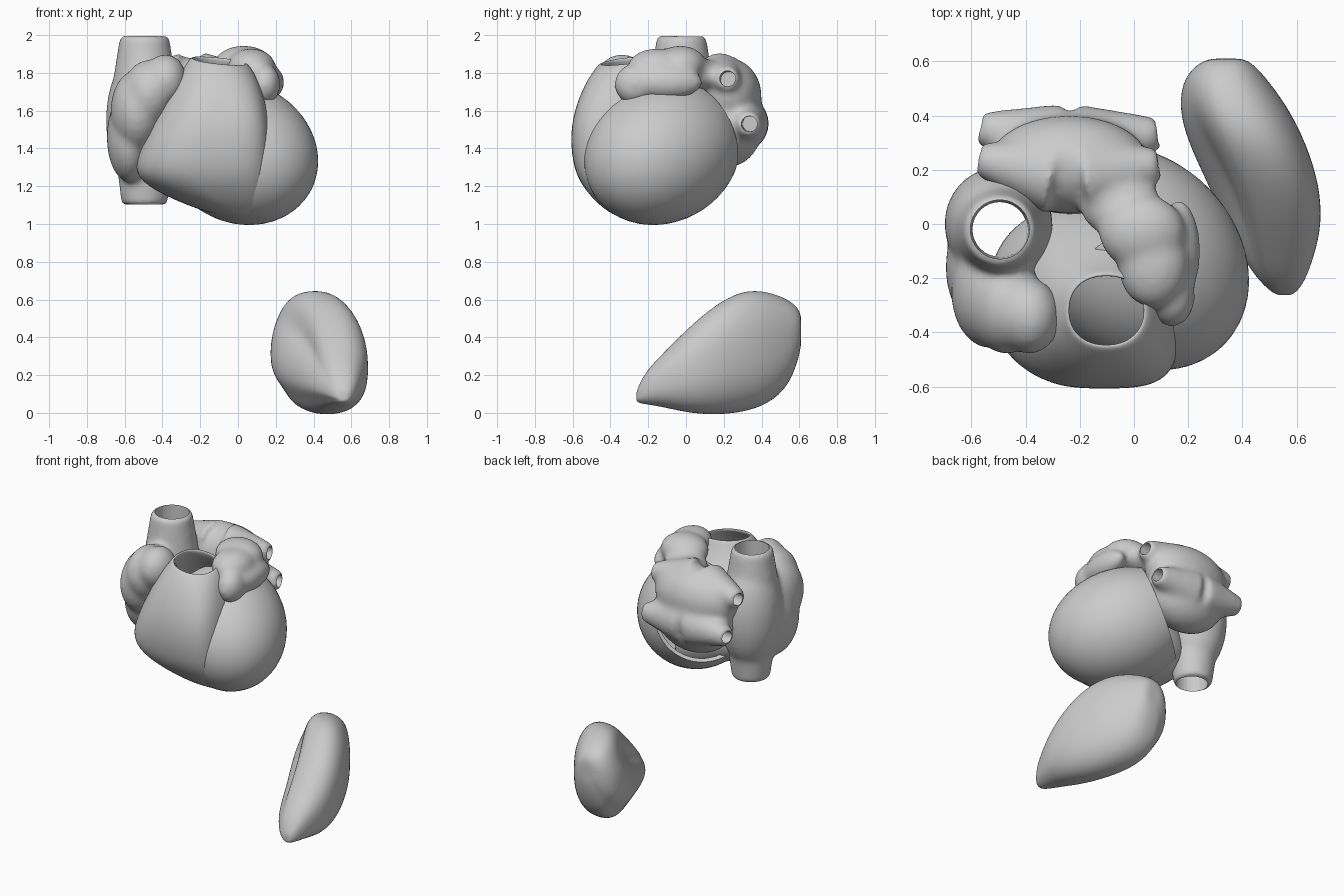
import bpy, bmesh
from math import cos, sin, pi, exp, radians
from mathutils import Matrix, Vector

if "Cube" in bpy.data.objects:
    bpy.data.objects.remove(bpy.data.objects["Cube"])


def add_object(name, bm):
    mesh = bpy.data.meshes.new(name)
    bmesh.ops.recalc_face_normals(bm, faces=bm.faces)
    bm.to_mesh(mesh)
    bm.free()
    ob = bpy.data.objects.new(name, mesh)
    bpy.context.collection.objects.link(ob)
    return ob


def finish(ob):
    # bake the modifiers, then smooth while keeping rims crisp
    bpy.ops.object.select_all(action='DESELECT')
    bpy.context.view_layer.objects.active = ob
    ob.select_set(True)
    bpy.ops.object.convert(target='MESH')
    bpy.ops.object.shade_smooth_by_angle(angle=radians(50))


def loft(name, rings, caps):
    bm = bmesh.new()
    rows = [[bm.verts.new(p) for p in ring] for ring in rings]
    n = len(rows[0])
    for a, b in zip(rows, rows[1:]):
        for i in range(n):
            j = (i + 1) % n
            bm.faces.new((a[i], a[j], b[j], b[i]))
    for k in caps:
        mid = bm.verts.new(sum((v.co for v in rows[k]), Vector()) / n)
        for i in range(n):
            bm.faces.new((rows[k][i], rows[k][(i + 1) % n], mid))
    return add_object(name, bm)


def power(c, n):
    return abs(c) ** (2 / n) * (1 if c > 0 else -1)


def tube(bm, a, b, r1, r2):
    a, b = Vector(a), Vector(b)
    rot = (b - a).to_track_quat('Z', 'Y').to_matrix().to_4x4()
    bmesh.ops.create_cone(bm, cap_ends=True, segments=32, radius1=r1, radius2=r2,
                          depth=(b - a).length,
                          matrix=Matrix.Translation((a + b) / 2) @ rot)


def blob(name, balls, tubes, channels, smooth):
    # overlapping ellipsoids and tubes fused into one skin, then bored out
    bm = bmesh.new()
    for centre, size in balls:
        bmesh.ops.create_icosphere(bm, subdivisions=4, radius=1,
                                   matrix=Matrix.Translation(centre) @ Matrix.Diagonal((*size, 1)))
    for t in tubes:
        tube(bm, *t)
    ob = add_object(name, bm)
    m = ob.modifiers.new("fuse", 'REMESH')
    m.mode, m.voxel_size = 'VOXEL', 0.014
    m = ob.modifiers.new("soften", 'SMOOTH')
    m.factor, m.iterations = 0.5, smooth
    cutters = []
    for c in channels:
        bm = bmesh.new()
        tube(bm, *c)
        cut = add_object(name + "_channel", bm)
        cut.hide_render = True
        m = ob.modifiers.new("bore", 'BOOLEAN')
        m.operation, m.object, m.solver = 'DIFFERENCE', cut, 'EXACT'
        cutters.append(cut)
    finish(ob)
    for cut in cutters:
        bpy.data.objects.remove(cut)


# Left ventricle: tilted egg, open at its base
bm = bmesh.new()
bmesh.ops.create_uvsphere(bm, u_segments=48, v_segments=32, radius=1)
bmesh.ops.delete(bm, geom=[v for v in bm.verts if v.co.z < -0.6], context='VERTS')
axis = Vector((0.66, -0.66, -0.356)).to_track_quat('Z', 'Y').to_matrix().to_4x4()
bm.transform(Matrix.Translation((0.01, -0.125, 1.378)) @ axis @ Matrix.Diagonal((0.345, 0.345, 0.44, 1)))
lv = add_object("left_ventricle", bm)
m = lv.modifiers.new("wall", 'SOLIDIFY')
m.thickness, m.offset = 0.025, -1
finish(lv)

# Right ventricle: z, x range, y range, squareness of the corner beside the left ventricle
rows = [(1.03, -0.06, 0.15, -0.36, -0.08, 2.3), (1.1, -0.28, 0.185, -0.465, 0.03, 3),
        (1.2, -0.49, 0.18, -0.55, 0.06, 3.8), (1.29, -0.56, 0.175, -0.595, 0.08, 4.2),
        (1.45, -0.5, 0.175, -0.615, 0.08, 4.2), (1.6, -0.425, 0.16, -0.595, 0.03, 3.8),
        (1.75, -0.34, 0.115, -0.535, -0.1, 2.8), (1.83, -0.275, 0.075, -0.485, -0.16, 2.3),
        (1.87, -0.25, 0.045, -0.455, -0.18, 2.1)]
rings = []
for z, x0, x1, y0, y1, corner in rows:
    ring = []
    for i in range(32):
        t = 2 * pi * (i + 0.5) / 32
        n = corner if cos(t) > 0 and sin(t) < 0 else 2.2
        tilt = 0.04 * max(0, (z - 1.7) / 0.17) * (-cos(t) + sin(t)) * 0.4
        ring.append(((x0 + x1) / 2 + (x1 - x0) / 2 * power(cos(t), n),
                     (y0 + y1) / 2 + (y1 - y0) / 2 * power(sin(t), n), z + tilt))
    rings.append(ring)
rv = loft("right_ventricle", rings, [0])
m = rv.modifiers.new("wall", 'SOLIDIFY')
m.thickness, m.offset = 0.02, -1
rv.modifiers.new("round", 'SUBSURF').levels = 2
finish(rv)

# Right atrium with its ear and the two great veins
blob("right_atrium",
     [((-0.5, 0.0, 1.55), (0.2, 0.21, 0.37)),
      ((-0.575, -0.16, 1.46), (0.12, 0.21, 0.24)),
      ((-0.53, -0.25, 1.6), (0.145, 0.21, 0.22)),
      ((-0.47, -0.3, 1.69), (0.14, 0.18, 0.18)),
      ((-0.385, -0.34, 1.76), (0.115, 0.14, 0.14))],
     [((-0.495, -0.02, 1.55), (-0.495, -0.025, 2.0), 0.2, 0.13),
      ((-0.495, -0.01, 1.5), (-0.495, -0.01, 1.1), 0.17, 0.122)],
     [((-0.495, -0.02, 1.0), (-0.495, -0.02, 2.1), 0.1, 0.11)], 25)

# Left atrium with its ear and four lung veins
veins = [((-0.575, 0.24, 1.75), (0.095, 0.22, 1.77)),
         ((-0.57, 0.355, 1.53), (0.09, 0.335, 1.53))]
tubes, channels = [], []
for a, b in veins:
    a, b = Vector(a), Vector(b)
    for end, other in ((a, b), (b, a)):
        inner = end.lerp(other, 0.42)
        inner.y -= 0.05
        tubes.append((inner, end, 0.15, 0.06))
        channels.append((end.lerp(other, 0.22), end.lerp(other, -0.1), 0.04, 0.042))
blob("left_atrium",
     [((-0.24, 0.22, 1.68), (0.3, 0.18, 0.2)),
      ((-0.23, 0.22, 1.52), (0.28, 0.185, 0.22)),
      ((-0.24, 0.27, 1.56), (0.28, 0.145, 0.18)),
      ((-0.05, 0.07, 1.79), (0.15, 0.12, 0.09)),
      ((0.03, -0.03, 1.84), (0.16, 0.14, 0.105)),
      ((0.07, -0.15, 1.83), (0.13, 0.16, 0.1)),
      ((0.165, -0.1, 1.75), (0.08, 0.19, 0.09)),
      ((0.14, -0.27, 1.74), (0.085, 0.11, 0.11))],
     tubes, channels, 22)

# Spleen: y, x range, z range, depth of the hollow on its inner face
rows = [(-0.262, 0.52, 0.59, 0.055, 0.12, 0), (-0.215, 0.46, 0.63, 0.045, 0.22, 0.1),
        (-0.12, 0.385, 0.665, 0.03, 0.32, 0.25), (0, 0.315, 0.695, 0.0, 0.445, 0.4),
        (0.15, 0.245, 0.685, -0.015, 0.58, 0.45), (0.3, 0.175, 0.635, 0.0, 0.66, 0.35),
        (0.43, 0.15, 0.57, 0.04, 0.65, 0.15), (0.55, 0.18, 0.48, 0.14, 0.6, 0.05),
        (0.61, 0.26, 0.42, 0.33, 0.54, 0)]
rings = []
for y, x0, x1, z0, z1, hollow in rows:
    ring = []
    for i in range(28):
        t = 2 * pi * i / 28
        k = 1 - hollow * exp(-((t - radians(146)) / 0.6) ** 2) \
            - 0.12 * exp(-((t - radians(225)) / 0.4) ** 2)
        ring.append(((x0 + x1) / 2 + k * (x1 - x0) / 2 * power(cos(t), 2.4), y,
                     (z0 + z1) / 2 + k * (z1 - z0) / 2 * power(sin(t), 2.4)))
    rings.append(ring)
spleen = loft("spleen", rings, [0, -1])
spleen.modifiers.new("round", 'SUBSURF').levels = 2
finish(spleen)
